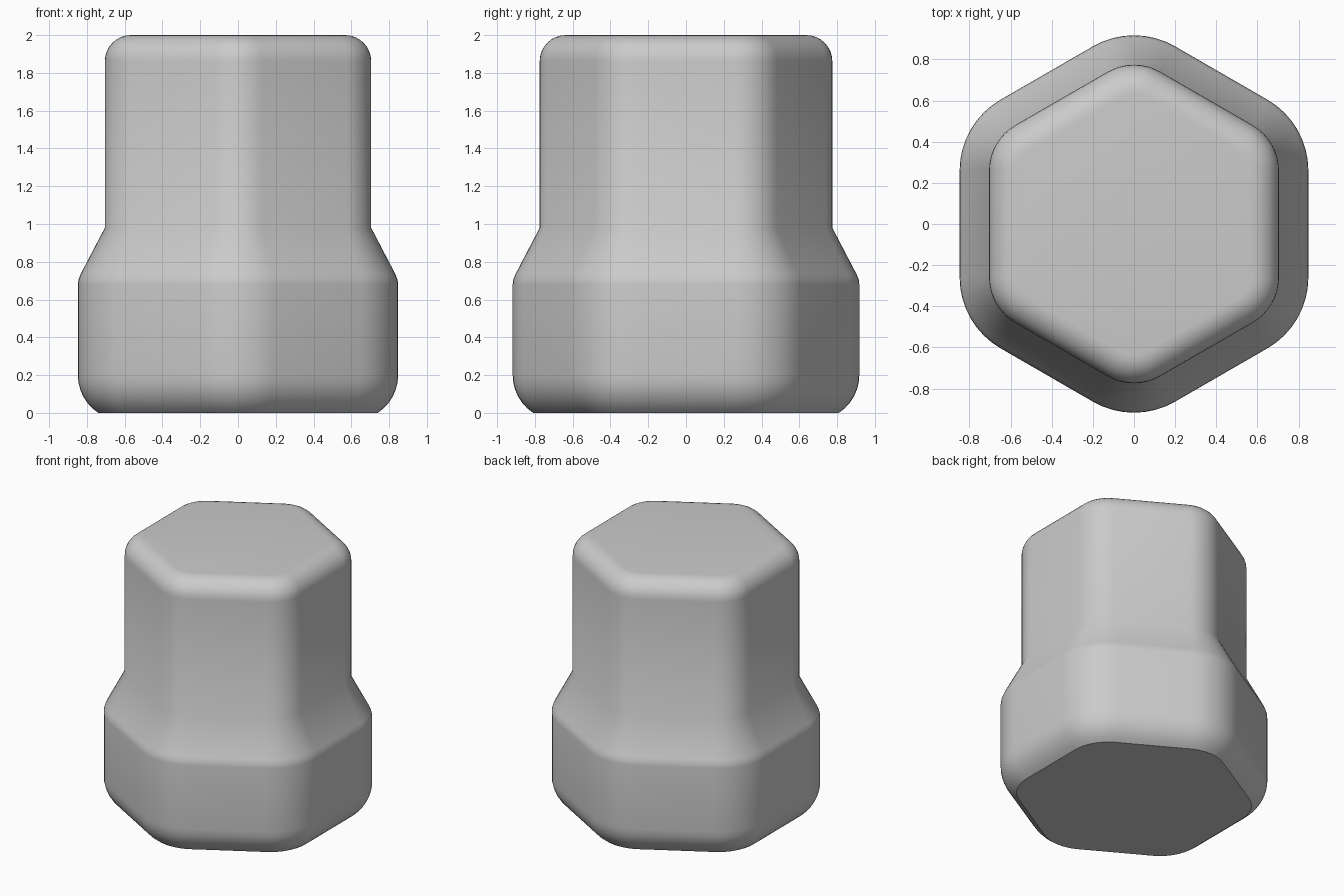
import bpy
import bmesh
from math import sin, cos, radians, pi

if "Cube" in bpy.data.objects:
    bpy.data.objects.remove(bpy.data.objects["Cube"], do_unlink=True)

CORE = 0.45                  # apothem of the sharp hexagon inside every section
CORNER = CORE / cos(pi / 6)
STEPS = 8                    # segments in each rounded corner


def arc(cx, cz, r, start, end, n):
    """Points (apothem, height) along a profile arc, angles in degrees."""
    return [(cx + r * cos(radians(start + (end - start) * i / n)),
             cz + r * sin(radians(start + (end - start) * i / n))) for i in range(n + 1)]


def rounded_hexagon(apothem):
    """Hexagon pointing along y, grown outward so its corners are round."""
    r = apothem - CORE
    points = []
    for k in range(6):
        mid = radians(30 + 60 * k)
        for s in range(STEPS + 1):
            a = mid + radians(-30 + 60 * s / STEPS)
            points.append((CORNER * cos(mid) + r * cos(a), CORNER * sin(mid) + r * sin(a)))
    return points


# Side profile: curved foot, wide base, sloped shoulder, narrow body, rounded top
profile = arc(0.609, 0.2, 0.239, -56.8, 0, 6)
profile += [(0.848, 0.68), (0.845, 0.705), (0.833, 0.735), (0.705, 0.98)]
profile += arc(0.567, 1.862, 0.138, 0, 90, 8)

# Loft the sections and cap both ends
bm = bmesh.new()
rings = [[bm.verts.new((x, y, z)) for x, y in rounded_hexagon(a)] for a, z in profile]
count = len(rings[0])
for low, high in zip(rings, rings[1:]):
    for i in range(count):
        j = (i + 1) % count
        bm.faces.new((low[i], low[j], high[j], high[i]))
bm.faces.new(rings[-1])
bm.faces.new(rings[0][::-1])
bmesh.ops.recalc_face_normals(bm, faces=bm.faces)

mesh = bpy.data.meshes.new("hexagonal_cap")
bm.to_mesh(mesh)
bm.free()
cap = bpy.data.objects.new("hexagonal_cap", mesh)
bpy.context.collection.objects.link(cap)

# Plain grey finish
grey = bpy.data.materials.new("light_grey")
grey.use_nodes = True
colour = (0.6, 0.6, 0.6, 1)
grey.diffuse_color = colour
grey.node_tree.nodes["Principled BSDF"].inputs["Base Color"].default_value = colour
mesh.materials.append(grey)

bpy.ops.object.select_all(action="DESELECT")
cap.select_set(True)
bpy.context.view_layer.objects.active = cap
bpy.ops.object.shade_smooth_by_angle(angle=radians(30))
